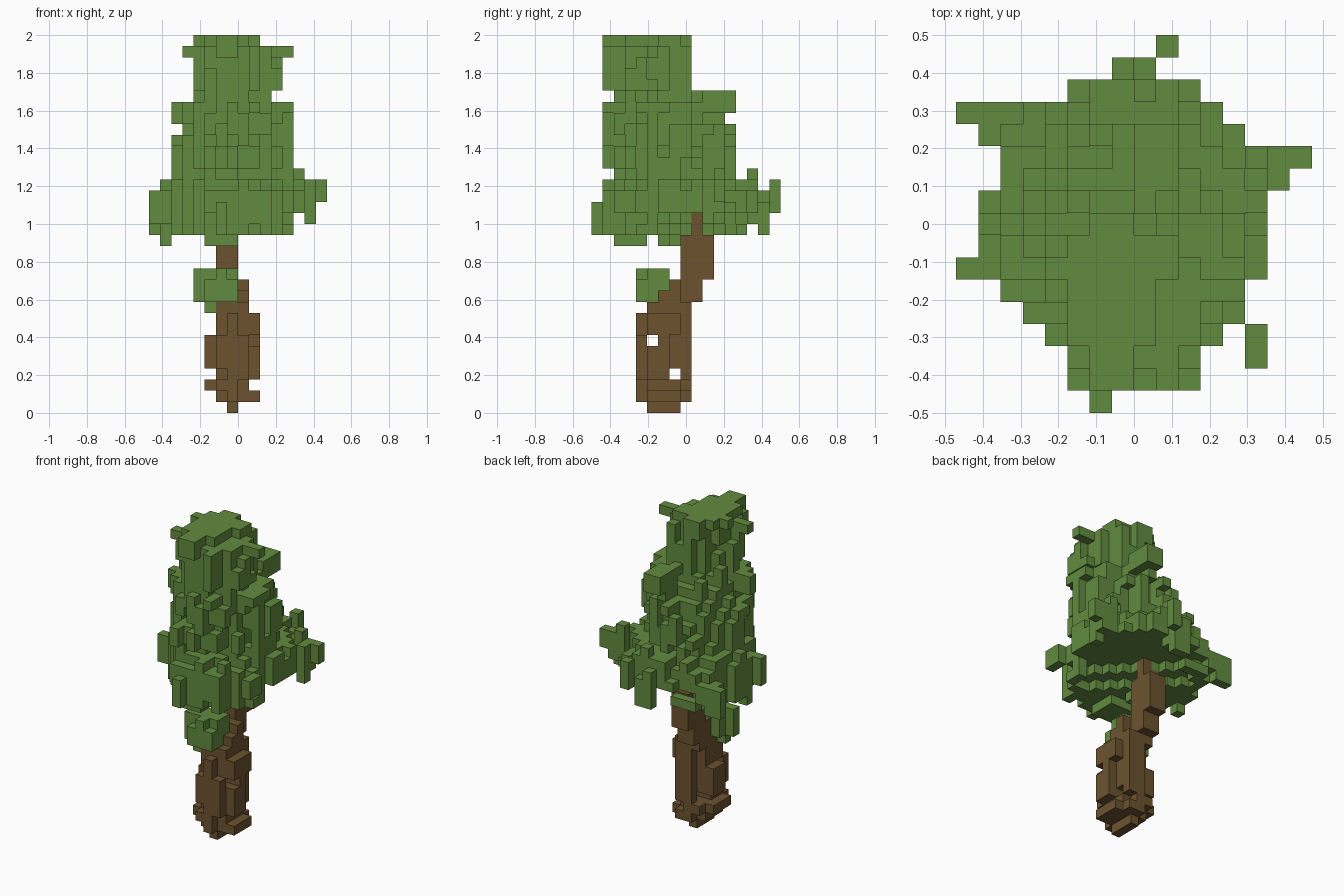
import bpy
import random
from mathutils import Vector

random.seed(7)
CELL = 2 / 34

cube = bpy.data.objects.get("Cube")
if cube:
    bpy.data.objects.remove(cube, do_unlink=True)


def make_material(name, color):
    mat = bpy.data.materials.new(name)
    mat.use_nodes = True
    mat.diffuse_color = color
    mat.node_tree.nodes["Principled BSDF"].inputs["Base Color"].default_value = color
    return mat


def neighbours(cell):
    """Yield the six neighbouring cells with their axis and direction."""
    for axis in range(3):
        for step in (-1, 1):
            other = list(cell)
            other[axis] += step
            yield tuple(other), axis, step


def roundness(i, j, x0, x1, y0, y1):
    """Squared elliptical distance of a cell in a layer, one at the rim."""
    u = (2 * i - x0 - x1) / (x1 - x0 + 1)
    v = (2 * j - y0 - y1) / (y1 - y0 + 1)
    return u * u + v * v


def block(x0, x1, y0, y1, z0, z1):
    return {(i, j, k) for i in range(x0, x1 + 1)
            for j in range(y0, y1 + 1) for k in range(z0, z1 + 1)}


ROUGH = {}


def rough(cell):
    """Random value that tends to persist from one layer to the next."""
    if cell not in ROUGH:
        i, j, k = cell
        above = ROUGH.get((i, j, k + 1), ROUGH.get((i, j, k - 1)))
        keep = above is not None and random.random() < 0.55
        ROUGH[cell] = above if keep else random.random() ** 1.3
    return ROUGH[cell]


def rough_block(bounds, low, high):
    """Rounded stack of cells with a rough rim made of short upright runs."""
    return {c for c in sorted(block(*bounds))
            if roundness(c[0], c[1], *bounds[:4]) < low + (high - low) * rough(c)}


def build(name, cells, solid, mat):
    """Mesh the exposed sides of a set of cubic cells."""
    verts, faces, index = [], [], {}
    for cell in sorted(cells):
        for other, axis, step in neighbours(cell):
            if other in solid:
                continue
            a, b = (axis + 1) % 3, (axis + 2) % 3
            corners = [(0, 0), (1, 0), (1, 1), (0, 1)]
            face = []
            for da, db in corners[::step]:
                p = list(cell)
                p[axis] += step > 0
                p[a] += da
                p[b] += db
                p = tuple(p)
                if p not in index:
                    index[p] = len(verts)
                    verts.append((Vector(p) - Vector((8, 8.5, 0))) * CELL)
                face.append(index[p])
            faces.append(face)
    mesh = bpy.data.meshes.new(name)
    mesh.from_pydata(verts, [], faces)
    mesh.materials.append(mat)
    obj = bpy.data.objects.new(name, mesh)
    bpy.context.collection.objects.link(obj)


# Crown layers from the top down: x range, y range, z range
crown_layers = [
    (4, 11, 1, 8, 29, 32), (4, 10, 1, 9, 28, 28), (3, 12, 1, 10, 26, 27),
    (3, 12, 1, 11, 25, 25), (2, 12, 1, 12, 22, 24), (2, 12, 2, 12, 21, 21),
]
crown = set()
for layer in crown_layers:
    crown |= rough_block(layer, 0.45, 1.2)

# Skirt outline, one x range per row from front to back
outline = [(6, 6), (5, 10), (5, 10), (4, 11), (3, 12), (2, 12), (0, 13), (1, 13),
           (1, 13), (1, 13), (2, 14), (2, 14), (1, 12), (0, 11), (5, 10), (7, 8)]
crown = {c for c in crown if outline[c[1]][0] <= c[0] <= outline[c[1]][1]}
reach = {16: 0.55, 17: 0.7, 18: 0.8, 19: 0.6, 20: 0.42}
for j, (first, last) in enumerate(outline):
    for i in range(first, last + 1):
        d = roundness(i, j, 0, 14, 0, 15)
        # the underside rises in a hollow towards the back left corner
        slope = i - 7 + j - 8
        hollow = {16: slope > (3 if d > 0.5 else -2),
                  17: slope > (5 if d > 0.75 else 0)}
        column = {(i, j, k) for k, limit in reach.items()
                  if d < limit + 0.5 * rough((i, j, k)) and not hollow.get(k)}
        crown |= column or {(i, j, random.choice((17, 18)))}

# Twigs that stick out of the skirt
twigs = [(15, 15, 11, 11, 19, 20), (14, 14, 10, 10, 17, 20), (13, 14, 11, 11, 18, 20),
         (13, 13, 11, 11, 21, 21),
         (9, 9, 16, 16, 18, 20), (6, 6, 0, 0, 17, 18), (7, 8, 15, 15, 16, 17),
         (8, 8, 14, 14, 17, 21), (13, 13, 2, 3, 18, 19), (0, 1, 13, 13, 16, 18),
         (0, 1, 6, 6, 17, 19), (1, 1, 7, 7, 15, 16), (5, 7, 2, 4, 15, 15),
         (6, 6, 6, 6, 15, 15), (12, 12, 5, 5, 16, 17)]
# Twigs on the sides of the crown and the star-shaped top
twigs += [(8, 9, 10, 12, 27, 28), (8, 8, 11, 11, 26, 26), (7, 7, 12, 12, 25, 25),
          (6, 7, 12, 12, 22, 23), (11, 11, 4, 4, 29, 31), (2, 3, 5, 5, 26, 27),
          (11, 12, 5, 5, 32, 32), (3, 4, 4, 4, 32, 32), (5, 8, 3, 7, 33, 33),
          (6, 7, 1, 8, 32, 33), (4, 9, 6, 6, 33, 33), (8, 9, 6, 7, 30, 33)]
for twig in twigs:
    crown |= block(*twig)

# Drop loose single cells
crown = {c for c in crown if any(n in crown for n, _, _ in neighbours(c))}

# Leaning trunk from the ground up
trunk_layers = [
    (7, 7, 5, 7, 0, 0), (6, 9, 4, 8, 1, 1), (5, 8, 4, 8, 2, 2), (6, 9, 4, 8, 3, 3),
    (5, 9, 4, 8, 4, 6), (6, 9, 4, 8, 7, 8), (6, 8, 5, 8, 9, 9), (6, 8, 6, 9, 10, 10),
    (6, 8, 7, 9, 11, 11), (6, 7, 8, 10, 12, 15), (6, 7, 9, 9, 16, 17),
]
trunk = set()
for layer in trunk_layers:
    slim = layer[1] - layer[0] < 3
    trunk |= block(*layer) if slim else rough_block(layer, 0.65, 1.3)
trunk -= block(5, 9, 5, 5, 6, 6) | block(5, 9, 7, 7, 3, 3) | block(8, 8, 8, 9, 10, 11)
trunk -= crown

# Small tuft of leaves low on the front of the trunk
tuft = block(4, 7, 4, 6, 10, 12) - block(4, 4, 6, 6, 10, 12)
tuft -= block(7, 7, 4, 4, 12, 12) | block(4, 4, 4, 4, 10, 12)
tuft -= block(5, 5, 4, 4, 12, 12)
tuft |= block(5, 5, 5, 5, 9, 9)
tuft -= trunk

leaf_green = make_material("leaf green", (0.122, 0.258, 0.05, 1))
bark_brown = make_material("bark brown", (0.15, 0.086, 0.029, 1))
solid = crown | trunk | tuft
build("crown", crown, solid, leaf_green)
build("trunk", trunk, solid, bark_brown)
build("leaf_tuft", tuft, solid, leaf_green)
